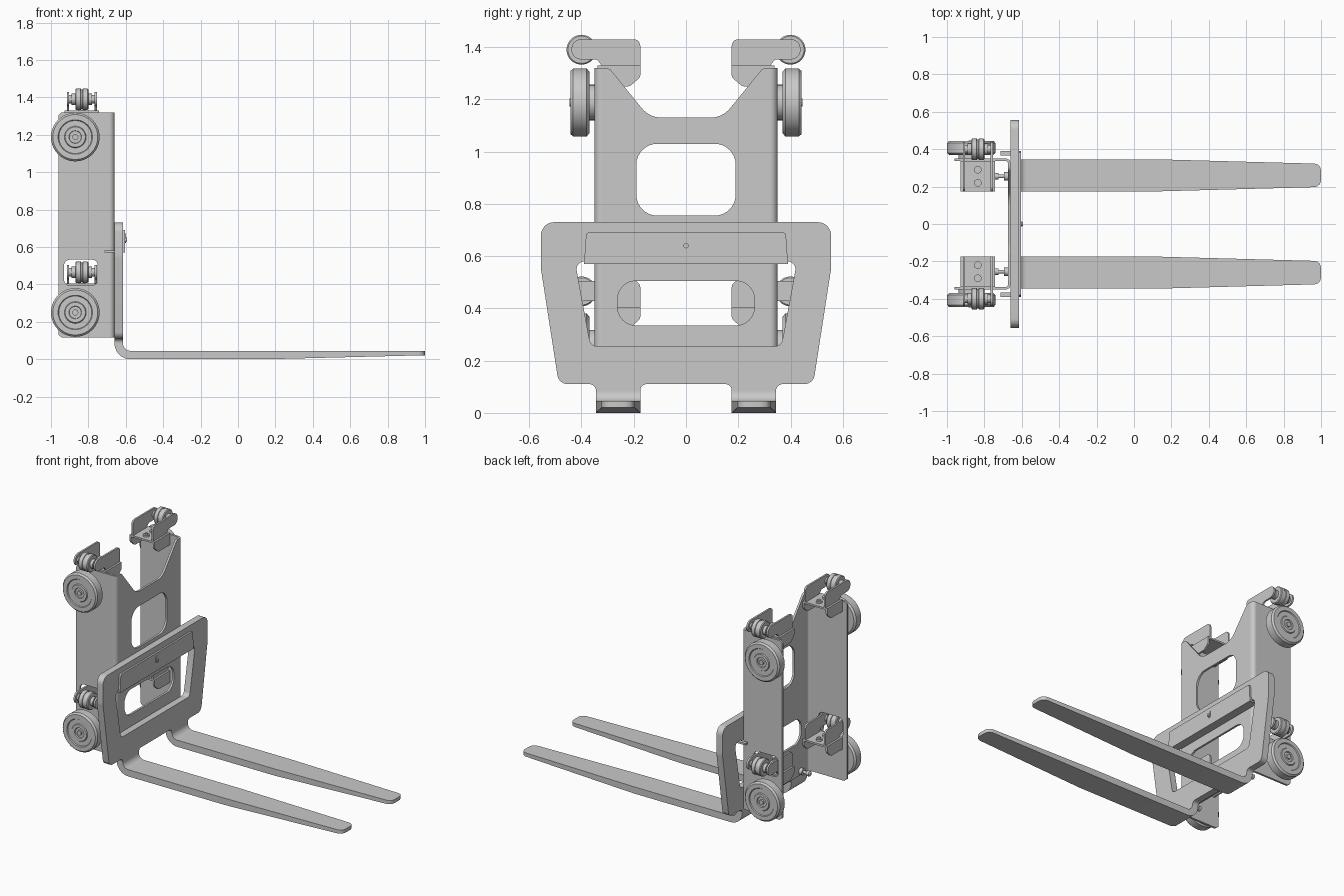
import bpy, bmesh, math
from mathutils import Vector, Matrix

if "Cube" in bpy.data.objects:
    bpy.data.objects.remove(bpy.data.objects["Cube"], do_unlink=True)

COLOUR = (0.585, 0.585, 0.585, 1)
steel = bpy.data.materials.new("steel_grey")
steel.use_nodes = True
steel.diffuse_color = COLOUR
steel.node_tree.nodes["Principled BSDF"].inputs["Base Color"].default_value = COLOUR

# Local drawing plane -> world axes (drawing x, drawing y, thickness)
PLANES = {"YZ": ((0, 1, 0), (0, 0, 1), (1, 0, 0)),
          "XZ": ((1, 0, 0), (0, 0, 1), (0, -1, 0)),
          "XY": ((1, 0, 0), (0, 1, 0), (0, 0, 1))}


def finish(name, mesh):
    """Link a mesh with the steel material and smooth its round faces."""
    mesh.materials.clear()
    mesh.materials.append(steel)
    obj = bpy.data.objects.new(name, mesh)
    bpy.context.collection.objects.link(obj)
    bpy.ops.object.select_all(action="DESELECT")
    obj.select_set(True)
    bpy.context.view_layer.objects.active = obj
    bpy.ops.object.shade_smooth_by_angle(angle=math.radians(35))


def rounded(points, steps=8):
    """Outline with each (u, v, radius) corner replaced by an arc."""
    out = []
    for i, (u, v, r) in enumerate(points):
        p = Vector((u, v))
        if r == 0:
            out.append(p)
            continue
        a = (Vector(points[i - 1][:2]) - p).normalized()
        b = (Vector(points[(i + 1) % len(points)][:2]) - p).normalized()
        half = a.angle(b) / 2
        centre = p + (a + b).normalized() * r / math.sin(half)
        reach = r / math.tan(half)
        start = (p + a * reach - centre).normalized()
        end = (p + b * reach - centre).normalized()
        out += [centre + start.slerp(end, k / steps) * r for k in range(steps + 1)]
    return out


def plate(name, outlines, plane, low, high):
    """Flat plate: first outline is the edge, the others are holes."""
    curve = bpy.data.curves.new(name, "CURVE")
    curve.dimensions = "2D"
    curve.fill_mode = "BOTH"
    curve.extrude = (high - low) / 2
    for outline in outlines:
        pts = rounded(outline)
        spline = curve.splines.new("POLY")
        spline.points.add(len(pts) - 1)
        for sp, p in zip(spline.points, pts):
            sp.co = (p.x, p.y, 0, 1)
        spline.use_cyclic_u = True
    temp = bpy.data.objects.new(name + "_curve", curve)
    bpy.context.collection.objects.link(temp)
    deps = bpy.context.evaluated_depsgraph_get()
    mesh = bpy.data.meshes.new_from_object(temp.evaluated_get(deps))
    bpy.data.objects.remove(temp, do_unlink=True)
    axes = Matrix(PLANES[plane]).transposed()
    middle = Vector([abs(c) for c in PLANES[plane][2]]) * (low + high) / 2
    mesh.transform(Matrix.Translation(middle) @ axes.to_4x4())
    finish(name, mesh)


def mirrored(half):
    return half + [(-u, v, r) for u, v, r in reversed(half)]


def rect(u0, u1, v0, v1, r=0):
    return [(u0, v0, r), (u1, v0, r), (u1, v1, r), (u0, v1, r)]


def lathe(name, profile, origin, axis, steps=48):
    """Spin (radius, distance along axis) points round an axis."""
    bm = bmesh.new()
    verts = [bm.verts.new((r, 0, h)) for r, h in profile]
    edges = [bm.edges.new(pair) for pair in zip(verts, verts[1:])]
    bmesh.ops.spin(bm, geom=verts + edges, cent=(0, 0, 0), axis=(0, 0, 1),
                   angle=math.tau, steps=steps)
    bmesh.ops.remove_doubles(bm, verts=bm.verts, dist=0.0002)
    bmesh.ops.recalc_face_normals(bm, faces=bm.faces)
    turn = Vector(axis).to_track_quat("Z", "Y").to_matrix().to_4x4()
    bm.transform(Matrix.Translation(origin) @ turn)
    mesh = bpy.data.meshes.new(name)
    bm.to_mesh(mesh)
    bm.free()
    finish(name, mesh)


def fork(name, s):
    """Bent, tapering fork blade made from a row of four-point rings."""
    stations = [((-0.615, 0.12), (-0.66, 0.12))]
    centre = Vector((-0.575, 0.085))
    for k in range(11):
        t = math.pi + k * math.pi / 20
        d = Vector((math.cos(t), math.sin(t)))
        stations.append((tuple(centre + d * 0.04), tuple(centre + d * 0.085)))
    for x in (0.15, 0.6, 0.965, 0.982, 0.994, 1.0):
        stations.append(((x, 0.045), (x, (x - 0.15) * 0.025)))
    bm = bmesh.new()
    rings = []
    for top, bottom in stations:
        x = top[0]
        half = 0.085 - 0.023 * max(0, x - 0.15) / 0.85
        if x > 0.965:
            half -= 0.035 - math.sqrt(max(0, 0.035 ** 2 - (x - 0.965) ** 2))
        rings.append([bm.verts.new((p[0], s * 0.26 + w * half, p[1]))
                      for p, w in ((top, -1), (top, 1), (bottom, 1), (bottom, -1))])
    for a, b in zip(rings, rings[1:]):
        for i in range(4):
            bm.faces.new((a[i], a[i - 1], b[i - 1], b[i]))
    bm.faces.new(rings[0])
    bm.faces.new(rings[-1])
    bmesh.ops.recalc_face_normals(bm, faces=bm.faces)
    mesh = bpy.data.meshes.new(name)
    bm.to_mesh(mesh)
    bm.free()
    finish(name, mesh)


# Mast front plate with notch and two windows
plate("mast_front_plate", [
    mirrored([(0.322, 0.115, 0), (0.322, 1.32, 0), (0.294, 1.32, 0.03), (0.14, 1.13, 0.1)]),
    mirrored([(0.19, 0.755, 0.08), (0.19, 1.03, 0.08)]),
    mirrored([(0.262, 0.335, 0.07), (0.262, 0.505, 0.07)])], "YZ", -0.674, -0.66)

# Load frame
plate("load_frame", [
    mirrored([(0.175, 0.11, 0.024), (0.175, 0.085, 0), (0.345, 0.085, 0), (0.345, 0.11, 0.024),
              (0.487, 0.11, 0.04), (0.555, 0.55, 0.1), (0.555, 0.73, 0.05)]),
    mirrored([(0.365, 0.255, 0.03), (0.425, 0.58, 0.03)])], "YZ", -0.66, -0.615)

# Cover bar with hooked flange and latch knob
plate("cover_bar", [mirrored([(0.39, 0.574, 0), (0.382, 0.69, 0.01)])], "YZ", -0.615, -0.603)
plate("cover_flange", [[(-0.603, 0.39, 0), (-0.715, 0.39, 0), (-0.715, 0.366, 0), (-0.66, 0.366, 0),
                        (-0.66, -0.366, 0), (-0.715, -0.366, 0), (-0.715, -0.39, 0),
                        (-0.603, -0.39, 0)]], "XY", 0.57, 0.582)
plate("latch_slot", [rect(-0.013, 0.013, 0.622, 0.672, 0.0125)], "YZ", -0.603, -0.6)
lathe("latch_knob", [(0, 0), (0.01, 0), (0.01, 0.01), (0, 0.01)], (-0.603, 0, 0.64), (1, 0, 0), 20)

WHEEL = [(0, 0), (0.068, 0), (0.068, 0.02), (0.118, 0.02), (0.13, 0.03), (0.13, 0.082),
         (0.12, 0.093), (0.092, 0.093), (0.088, 0.087), (0.058, 0.087), (0.054, 0.093),
         (0.034, 0.093), (0.032, 0.085), (0.016, 0.085), (0.016, 0.096), (0, 0.096)]
ROLLER_HALF = [(0, 0.08), (0.022, 0.08), (0.022, 0.055), (0.03, 0.055), (0.03, 0.035),
               (0.052, 0.035), (0.057, 0.03), (0.057, 0.006), (0.053, 0.004)]
ROLLER = ROLLER_HALF + [(r, -h) for r, h in reversed(ROLLER_HALF)]

for s, side in ((1, "left"), (-1, "right")):
    fork("fork_" + side, s)

    # Mast side plate, joined to the front plate by a bent corner
    low, high = sorted((s * 0.336, s * 0.35))
    plate("mast_side_plate_" + side, [
        [(-0.96, 0.13, 0.008), (-0.94, 0.115, 0), (-0.688, 0.115, 0), (-0.688, 1.32, 0),
         (-0.945, 1.32, 0.008), (-0.96, 1.305, 0.008)],
        rect(-0.93, -0.75, 0.395, 0.532, 0.03)], "XZ", low, high)
    plate("mast_corner_" + side, [
        [(-0.688, s * 0.35, 0), (-0.66, s * 0.35, 0.027), (-0.66, s * 0.322, 0),
         (-0.674, s * 0.322, 0), (-0.674, s * 0.336, 0.012), (-0.688, s * 0.336, 0)]],
        "XY", 0.115, 1.32)

    # Bolt on the back of the front plate
    lathe("stop_bolt_" + side, [(0, 0), (0.022, 0), (0.022, 0.022), (0.01, 0.022), (0.01, 0.05),
                                (0.017, 0.05), (0.017, 0.068), (0.008, 0.075), (0, 0.075)],
          (-0.674, s * 0.255, 0.14), (-1, 0, 0), 24)

    for level, drop, wheel_z in (("upper", 0, 1.188), ("lower", -0.925, 0.25)):
        tag = level + "_" + side
        lathe("wheel_" + tag, WHEEL, (-0.87, s * 0.35, wheel_z), (0, s, 0), 64)
        lathe("guide_roller_" + tag, ROLLER, (-0.835, s * 0.4, 1.39 + drop), (1, 0, 0))

        # Roller bracket: shelf, two arms and two gussets
        def shape(points):
            return [[(s * y, z + drop, r) for y, z, r in points]]

        plate("bracket_shelf_" + tag, [rect(-0.928, -0.742, *sorted((s * 0.175, s * 0.338)))],
              "XY", 1.318 + drop, 1.33 + drop)
        for part, arm_x, gusset_x in (("back", -0.915, -0.928), ("front", -0.767, -0.754)):
            plate("roller_arm_%s_%s" % (part, tag), shape(
                [(0.175, 1.325, 0), (0.175, 1.43, 0.025), (0.438, 1.43, 0.036),
                 (0.438, 1.353, 0.036), (0.34, 1.353, 0.02), (0.32, 1.325, 0)]),
                "YZ", arm_x, arm_x + 0.012)
            plate("gusset_%s_%s" % (part, tag), shape(
                [(0.175, 1.32, 0), (0.175, 1.285, 0.02), (0.215, 1.25, 0.02),
                 (0.338, 1.25, 0), (0.338, 1.32, 0)]), "YZ", gusset_x, gusset_x + 0.012)
        for n, y in enumerate((0.22, 0.29)):
            lathe("shelf_bolt_%d_%s" % (n + 1, tag),
                  [(0, 0), (0.02, 0), (0.02, 0.012), (0.01, 0.012), (0.01, 0.02), (0, 0.02)],
                  (-0.835, s * y, 1.33 + drop), (0, 0, 1), 20)
